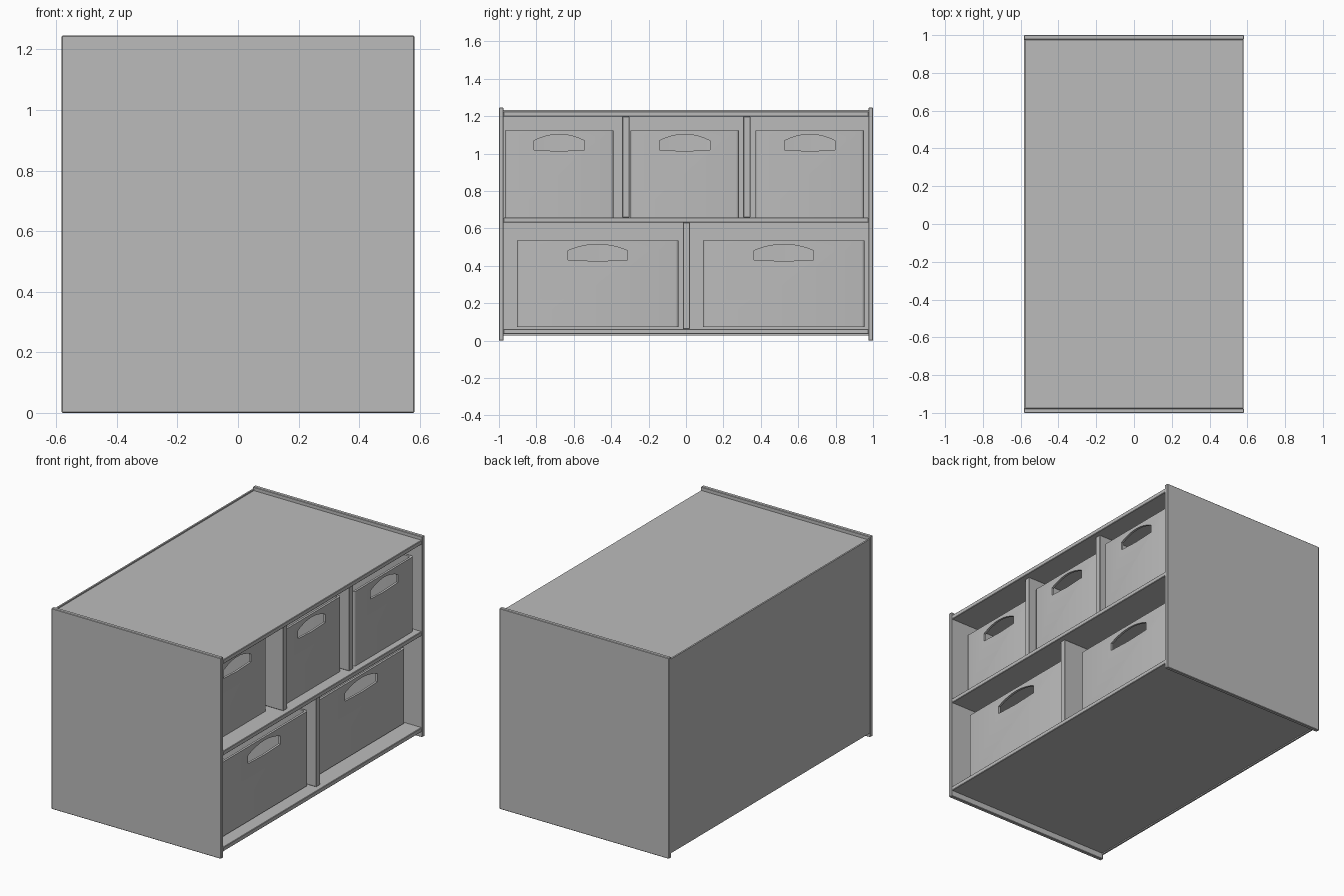
import bpy
import bmesh
from mathutils import Vector

old = bpy.data.objects.get("Cube")
if old:
    bpy.data.objects.remove(old, do_unlink=True)

grey = bpy.data.materials.new("plain_grey")
grey.use_nodes = True
GREY = (0.5, 0.5, 0.5, 1)
grey.diffuse_color = GREY
grey.node_tree.nodes["Principled BSDF"].inputs["Base Color"].default_value = GREY


def finish(name, bm):
    bmesh.ops.recalc_face_normals(bm, faces=bm.faces)
    mesh = bpy.data.meshes.new(name)
    bm.to_mesh(mesh)
    bm.free()
    mesh.materials.append(grey)
    obj = bpy.data.objects.new(name, mesh)
    bpy.context.collection.objects.link(obj)
    return obj


def box(name, x, y, z, bevel=0.0, vertical_only=False, segments=1):
    """Box from (min, max) pairs, with optional eased edges."""
    bm = bmesh.new()
    bmesh.ops.create_cube(bm, size=1)
    for v in bm.verts:
        v.co = Vector(lim[0] if c < 0 else lim[1] for c, lim in zip(v.co, (x, y, z)))
    if bevel:
        edges = [e for e in bm.edges if not vertical_only
                 or abs(e.verts[0].co.z - e.verts[1].co.z) > 0.01]
        bmesh.ops.bevel(bm, geom=edges, offset=bevel, segments=segments,
                        profile=0.5, affect="EDGES")
    return finish(name, bm)


def cut(obj, cutter):
    mod = obj.modifiers.new("cut", "BOOLEAN")
    mod.operation = "DIFFERENCE"
    mod.solver = "EXACT"
    mod.object = cutter
    bpy.ops.object.select_all(action="DESELECT")
    bpy.context.view_layer.objects.active = obj
    obj.select_set(True)
    bpy.ops.object.modifier_apply(modifier=mod.name)
    bpy.data.objects.remove(cutter, do_unlink=True)


def handle_cutter(x, y, z, width):
    """Prism with a straight base, short sides and an arched top."""
    half, side, rise = width / 2, 0.054, 0.034
    outline = [(-half, 0.004), (0, -0.002), (half, 0.004)]
    for i in range(9):
        t = 1 - i / 4
        outline.append((half * t, side + rise * (1 - t * t)))
    bm = bmesh.new()
    face = bm.faces.new([bm.verts.new((x - 0.06, y + a, z + b)) for a, b in outline])
    ext = bmesh.ops.extrude_face_region(bm, geom=[face])
    bmesh.ops.translate(bm, vec=(0.12, 0, 0),
                        verts=[g for g in ext["geom"] if isinstance(g, bmesh.types.BMVert)])
    return finish("handle_cutter", bm)


def bin_box(name, front, y, z, handle_width):
    """Open-topped storage bin with a hand hole in its front wall."""
    wall, back = 0.014, -0.54
    obj = box(name, (back, front), y, z, 0.016, True, 4)
    hollow = box("hollow_cutter", (back + wall, front - wall),
                 (y[0] + wall, y[1] - wall), (z[0] + wall, z[1] + 0.1), 0.008, True, 3)
    cut(obj, hollow)
    cut(obj, handle_cutter(front, sum(y) / 2, z[1] - 0.108, handle_width))
    bpy.ops.object.shade_smooth_by_angle(angle=0.6)


# Cabinet panels
DEPTH = (-0.582, 0.582)
EASE = 0.003
for name, s in (("right_end_panel", -1), ("left_end_panel", 1)):
    box(name, DEPTH, sorted((s * 0.976, s)), (0, 1.246), EASE)
for name, z in (("bottom_panel", 0.035), ("middle_shelf", 0.631), ("top_panel", 1.198)):
    box(name, (-0.575, 0.58), (-0.976, 0.976), (z, z + 0.027), EASE)
box("back_panel", (-0.582, -0.572), (-0.976, 0.976), (0.028, 1.233))

# Upright dividers
for name, y, z in (("upper_divider_right", -0.322, (0.658, 1.198)),
                   ("upper_divider_left", 0.325, (0.658, 1.198)),
                   ("lower_divider", 0.002, (0.062, 0.631))):
    box(name, (-0.572, 0.55), (y - 0.019, y + 0.019), z, EASE)

# Storage bins
for name, front, y in (("upper_bin_right", 0.47, -0.968),
                       ("upper_bin_middle", 0.51, -0.297),
                       ("upper_bin_left", 0.54, 0.372)):
    bin_box(name, front, (y, y + 0.58), (0.659, 1.123), 0.27)
for name, front, y in (("lower_bin_right", 0.51, -0.904), ("lower_bin_left", 0.48, 0.091)):
    bin_box(name, front, (y, y + 0.864), (0.073, 0.535), 0.32)
